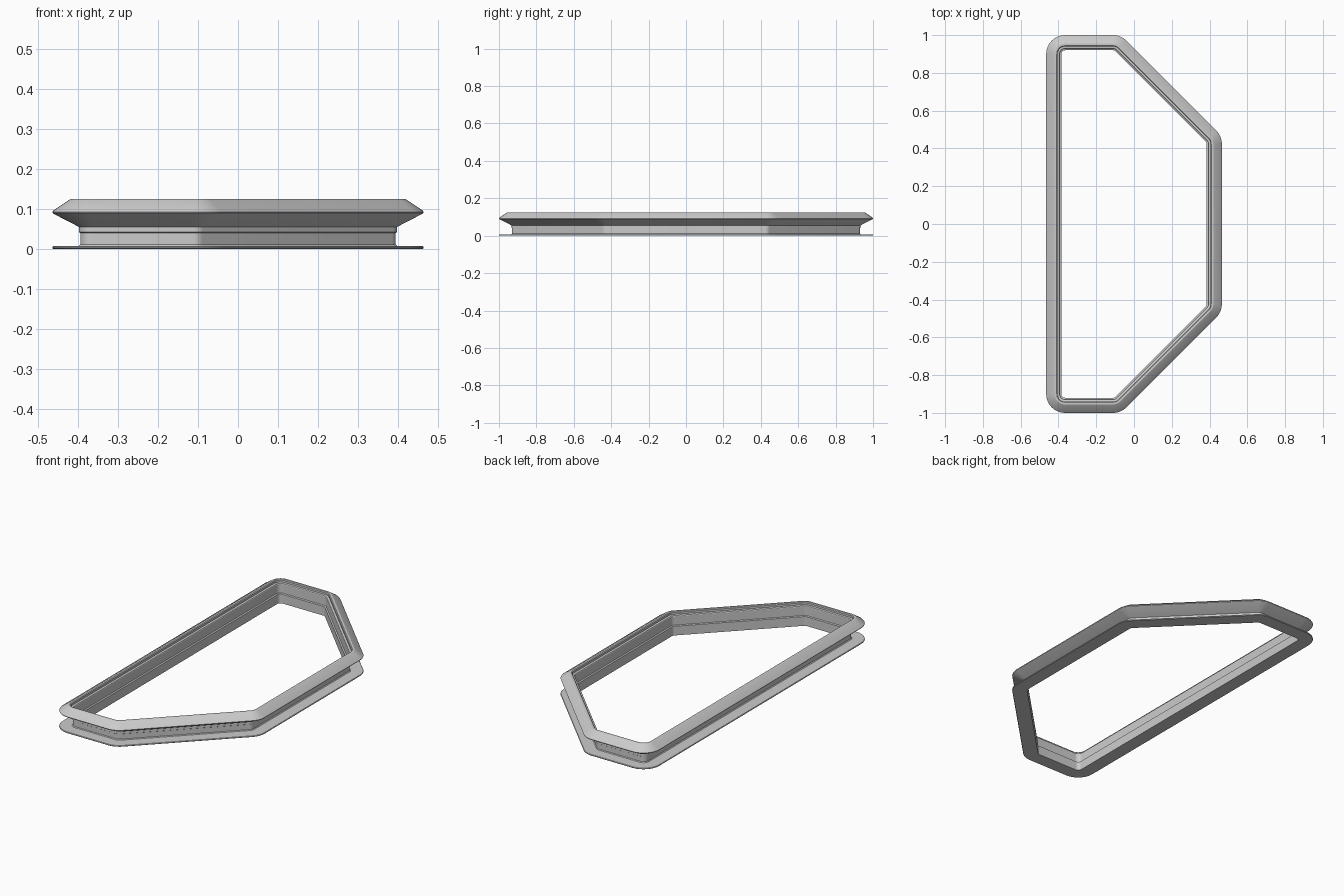
import bpy, bmesh
from math import sin, cos, radians

if "Cube" in bpy.data.objects:
    bpy.data.objects.remove(bpy.data.objects["Cube"])

R = 0.10      # outer corner radius
STEPS = 8     # segments per rounded corner

# Corner arc centres with start and end angle, counter-clockwise
half = [(0.365, 0.424, 0, 45), (-0.111, 0.90, 45, 90), (-0.365, 0.90, 90, 180)]
corners = half + [(x, -y, -b, -a) for x, y, a, b in reversed(half)]


def outline(inset):
    """Rounded frame outline, inset from the outermost edge."""
    pts = []
    for cx, cy, a, b in corners:
        for i in range(STEPS + 1):
            t = radians(a + (b - a) * i / STEPS)
            pts.append((cx + (R - inset) * cos(t), cy + (R - inset) * sin(t)))
    return pts


def sweep(name, profile):
    """Sweep a closed (inset, height) profile round the frame outline."""
    bm = bmesh.new()
    loops = [[bm.verts.new((x, y, z)) for x, y in outline(d)] for d, z in profile]
    n = len(loops[0])
    for k, lo in enumerate(loops):
        hi = loops[(k + 1) % len(loops)]
        for i in range(n):
            j = (i + 1) % n
            bm.faces.new((lo[i], lo[j], hi[j], hi[i]))
    bmesh.ops.recalc_face_normals(bm, faces=bm.faces)
    me = bpy.data.meshes.new(name)
    bm.to_mesh(me)
    bm.free()
    ob = bpy.data.objects.new(name, me)
    bpy.context.collection.objects.link(ob)
    bpy.ops.object.select_all(action='DESELECT')
    ob.select_set(True)
    bpy.context.view_layer.objects.active = ob
    bpy.ops.object.shade_smooth_by_angle(angle=radians(30))


# Whole frame: thin base flange, recessed stem, wedge-shaped upper rim
sweep("window_frame", [
    (0.080, 0.0), (0.002, 0.0), (0.0, 0.002), (0.0, 0.005), (0.002, 0.007),
    (0.066, 0.007), (0.070, 0.011),                     # flange top and fillet
    (0.070, 0.040), (0.067, 0.042), (0.067, 0.055),     # stem and collar
    (0.005, 0.087), (0.001, 0.090), (0.0, 0.093), (0.003, 0.097),  # rim edge
    (0.045, 0.125), (0.056, 0.125),                     # upper slope and top
    (0.060, 0.121), (0.060, 0.110), (0.071, 0.108),     # inner step
    (0.073, 0.105), (0.073, 0.055), (0.080, 0.052),     # inner wall and lip
])
